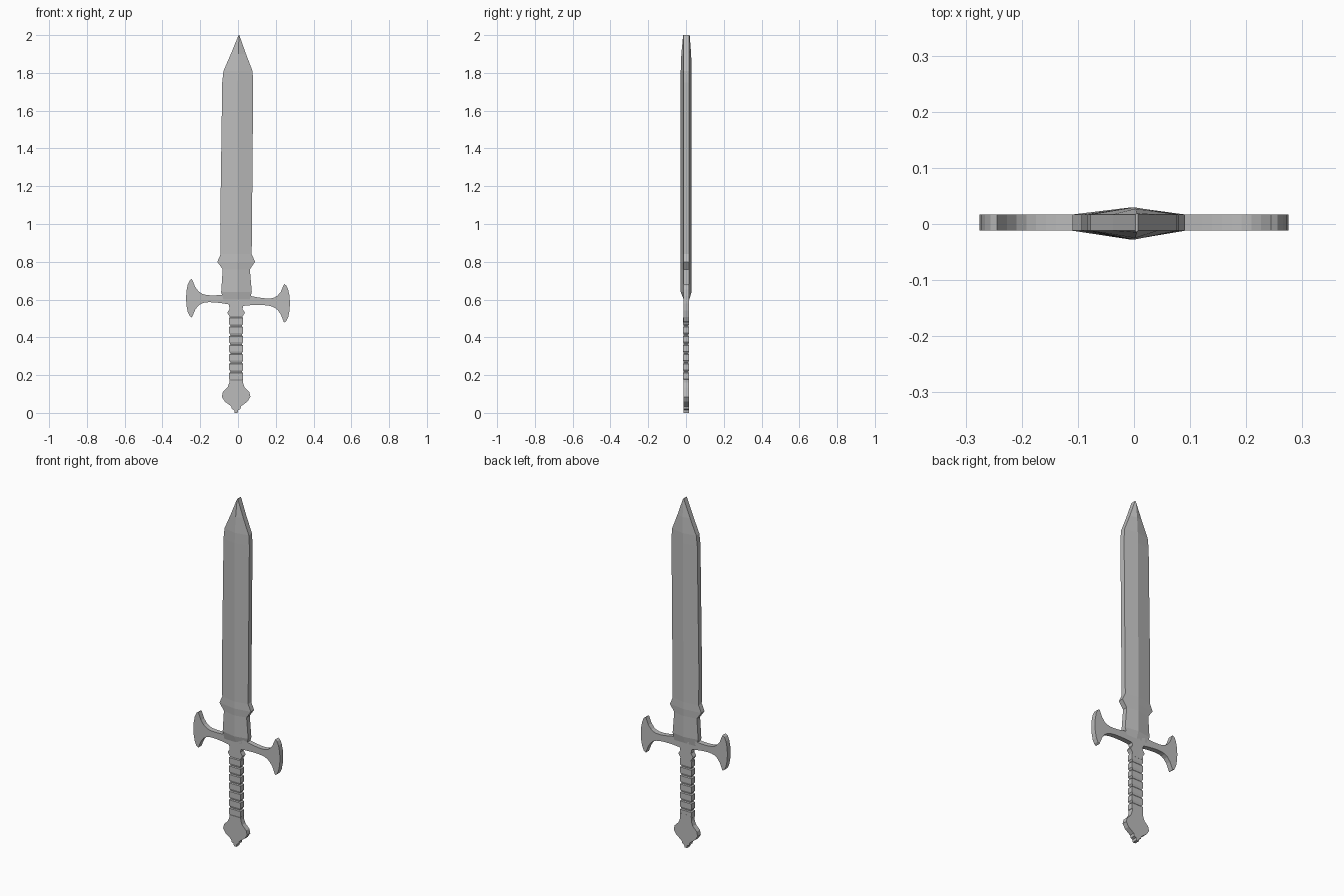
import bpy
import bmesh
from math import cos, sin, pi

cube = bpy.data.objects.get("Cube")
if cube:
    bpy.data.objects.remove(cube)

FRONT, BACK = -0.012, 0.017   # flat faces of the plate
AXIS = -0.01                  # centre line of the handle, slightly off true

steel = bpy.data.materials.new("grey steel")
steel.use_nodes = True
grey = (0.5, 0.5, 0.5, 1)
steel.diffuse_color = grey
steel.node_tree.nodes["Principled BSDF"].inputs["Base Color"].default_value = grey


def finish(name, bm):
    bmesh.ops.recalc_face_normals(bm, faces=bm.faces)
    mesh = bpy.data.meshes.new(name)
    bm.to_mesh(mesh)
    bm.free()
    mesh.materials.append(steel)
    obj = bpy.data.objects.new(name, mesh)
    bpy.context.collection.objects.link(obj)


def plate(name, outline):
    """Extrude an (x, z) outline from the front face to the back face."""
    bm = bmesh.new()
    face = bm.faces.new([bm.verts.new((x, FRONT, z)) for x, z in outline])
    extruded = bmesh.ops.extrude_face_region(bm, geom=[face])["geom"]
    moved = [v for v in extruded if isinstance(v, bmesh.types.BMVert)]
    bmesh.ops.translate(bm, verts=moved, vec=(0, BACK - FRONT, 0))
    finish(name, bm)


def mirrored_plate(name, half):
    """Mirror a half outline of (half width, z) points about the handle axis."""
    right = [(AXIS + w, z) for w, z in half]
    left = [(AXIS - w, z) for w, z in reversed(half)]
    plate(name, right + left)


def loft(name, sections):
    """Skin a stack of closed sections that share a point count."""
    bm = bmesh.new()
    rings = [[bm.verts.new(point) for point in section] for section in sections]
    for low, high in zip(rings, rings[1:]):
        for i in range(len(low)):
            bm.faces.new((low[i - 1], low[i], high[i], high[i - 1]))
    bm.faces.new(rings[0])
    bm.faces.new(rings[-1])
    finish(name, bm)


# Blade: six-sided section with a central ridge, fading out at hilt and tip
def blade_section(z, width, ridge):
    centre = AXIS + 0.015 * (z - 1) ** 2
    left, right = centre - width, centre + width
    middle = max(centre, -0.004)
    return [(left, FRONT, z), (middle, FRONT - ridge, z), (right, FRONT, z),
            (right, BACK, z), (middle, BACK + ridge * 0.8, z), (left, BACK, z)]


RIDGE = 0.016
loft("blade", [
    blade_section(0.6, 0.07, 0),
    blade_section(0.64, 0.081, RIDGE),
    blade_section(0.76, 0.072, RIDGE),
    blade_section(0.8, 0.1, RIDGE),       # parrying barbs
    blade_section(0.84, 0.082, RIDGE),
    blade_section(1, 0.084, RIDGE),
    blade_section(1.75, 0.082, RIDGE),
    blade_section(1.81, 0.077, RIDGE),
    blade_section(1.9, 0.04, RIDGE * 0.8),
    blade_section(2, 0.002, RIDGE * 0.2),
])


# Crossguard: slim arms that flare into axe-like hooks with a bowed outer edge
def guard_arm(name, side, lean, steps=14):
    reach, horn = 0.244, 0.102
    upper, lower = [], []
    for i in range(steps + 1):
        t = i / steps
        height = 0.016 + 0.022 * (1 - t) ** 3 + (horn - 0.016) * t ** 9
        middle = 0.6 + lean * t
        upper.append((side * reach * t, middle + height))
        lower.append((side * reach * t, middle - height))
    bow = []
    for i in range(1, 8):
        angle = pi / 2 - pi * i / 8
        bow.append((side * (reach + 0.031 * cos(angle)),
                    0.6 + lean + horn * sin(angle)))
    plate(name, upper + bow + lower[::-1])


guard_arm("right_guard_arm", -1, 0.007)
guard_arm("left_guard_arm", 1, -0.02)

# Collar: small barbs under the guard
mirrored_plate("collar", [
    (0.034, 0.49), (0.034, 0.51), (0.047, 0.53), (0.034, 0.55), (0.04, 0.58)])


# Grip: stacked wraps, each bulging between narrow grooves
def grip_section(z, bulge):
    left, right = AXIS - 0.03 - bulge, AXIS + 0.03 + bulge
    front, back = FRONT - bulge / 2, BACK - 0.004 + bulge / 2
    return [(left, front, z), (right, front, z), (right, back, z), (left, back, z)]


WRAPS, BOTTOM, TOP, BULGE = 7, 0.17, 0.51, 0.007
pitch = (TOP - BOTTOM) / WRAPS
wraps = []
for i in range(WRAPS):
    for part, bulge in ((0, 0), (0.2, BULGE), (0.85, BULGE), (0.95, 0)):
        wraps.append(grip_section(BOTTOM + pitch * (i + part), bulge))
loft("grip", wraps)

# Pommel: flared diamond with a stepped button
mirrored_plate("pommel", [
    (0.008, 0), (0.01, 0.015), (0.022, 0.02), (0.026, 0.035), (0.06, 0.06),
    (0.076, 0.085), (0.07, 0.11), (0.045, 0.135), (0.036, 0.16), (0.035, 0.19)])
